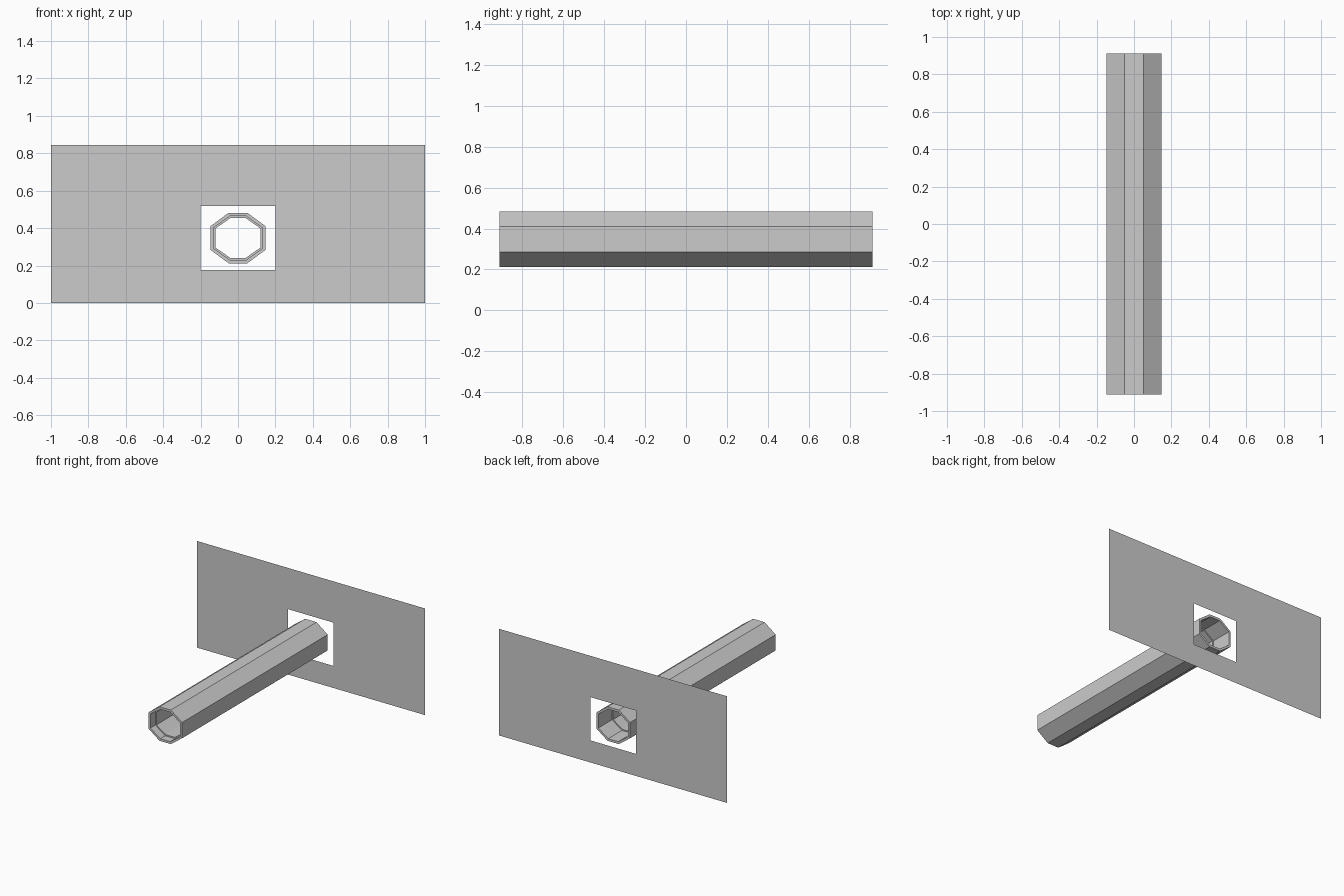
import bpy

if "Cube" in bpy.data.objects:
    bpy.data.objects.remove(bpy.data.objects["Cube"])

END = 0.912      # half length of the tube
CZ = 0.347       # height of the tube axis


def make_object(name, verts, faces):
    mesh = bpy.data.meshes.new(name)
    mesh.from_pydata(verts, [], faces)
    mesh.update()
    obj = bpy.data.objects.new(name, mesh)
    bpy.context.collection.objects.link(obj)
    return obj


def octagon(y, inset):
    # stretched octagon, pulled inwards by inset
    a, b = 0.148 - inset, 0.135 - inset
    c, d = 0.05 - inset * 0.35, 0.0625 - inset * 0.4
    pts = [(a, -d), (a, d), (c, b), (-c, b), (-a, d), (-a, -d), (-c, -b), (c, -b)]
    return [(x, y, CZ + z) for x, z in pts]


# hollow tube: closed loop of rings, outside then back through the stepped bore
rings = [(-END, 0), (END, 0), (END, 0.018), (0.74, 0.018), (0.74, 0.028),
         (-0.85, 0.028), (-0.85, 0.018), (-END, 0.018)]
verts = [p for y, inset in rings for p in octagon(y, inset)]
faces = []
for r in range(len(rings)):
    s = (r + 1) % len(rings)
    for i in range(8):
        j = (i + 1) % 8
        faces.append((r * 8 + i, s * 8 + i, s * 8 + j, r * 8 + j))
make_object("tube", verts, faces)


# thin wall with a square opening around the back end of the tube
def rect(x, z0, z1):
    return [(-x, END, z0), (x, END, z0), (x, END, z1), (-x, END, z1)]


make_object("wall_panel", rect(1.0, 0.0, 0.845) + rect(0.2, 0.175, 0.518),
            [(i, (i + 1) % 4, 4 + (i + 1) % 4, 4 + i) for i in range(4)])
